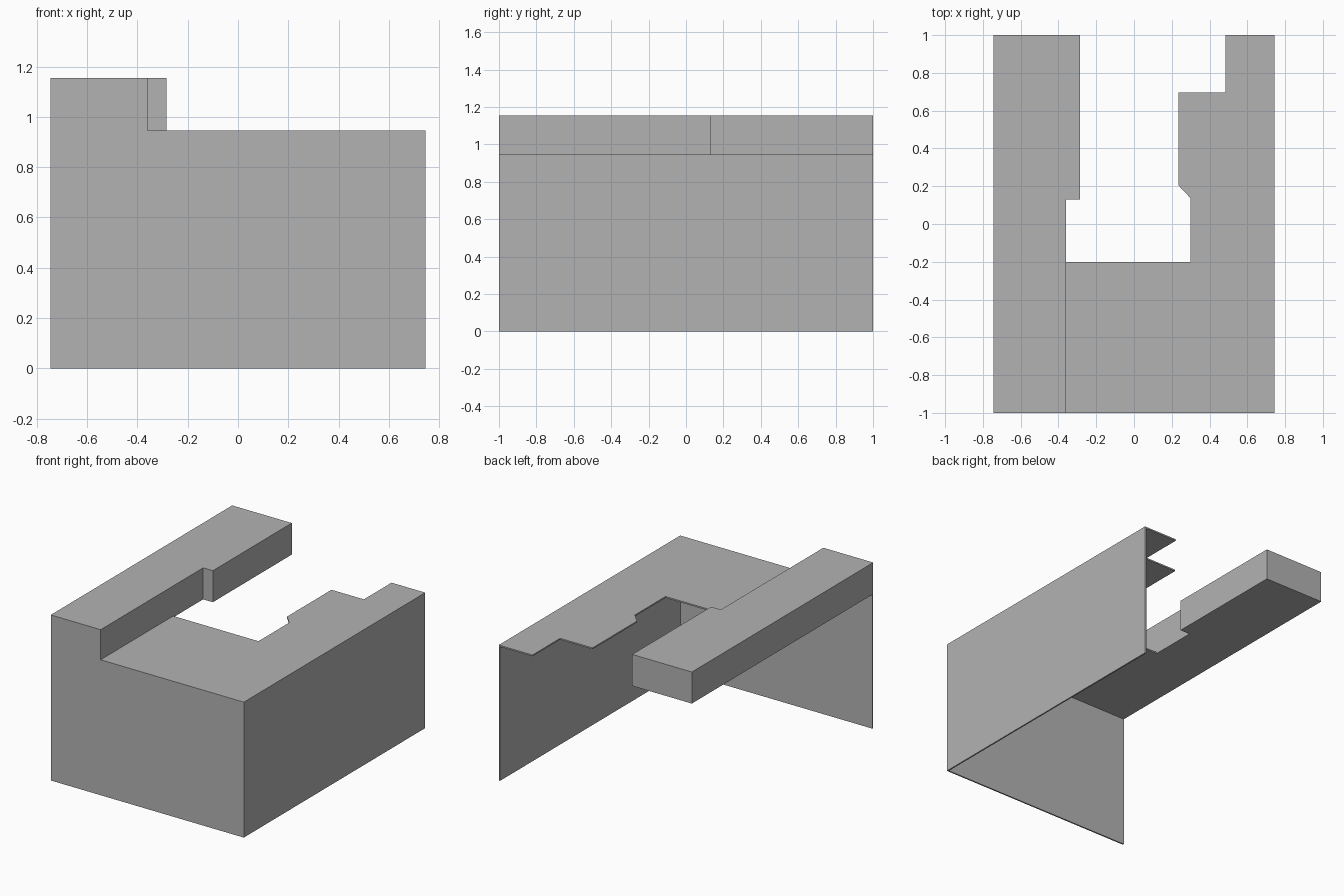
import bpy, bmesh, math

if "Cube" in bpy.data.objects:
    bpy.data.objects.remove(bpy.data.objects["Cube"])

T = 0.01          # panel thickness
X, Y = 0.745, 1.0
H, TOP = 0.945, 1.155

grey = bpy.data.materials.new("plain grey")
grey.diffuse_color = (0.45, 0.45, 0.45, 1)
grey.use_nodes = True
grey.node_tree.nodes["Principled BSDF"].inputs["Base Color"].default_value = grey.diffuse_color


def prism(name, outline, z0, z1):
    """Extrude a plan outline (counter-clockwise) from z0 to z1."""
    bm = bmesh.new()
    base = bm.faces.new([bm.verts.new((x, y, z0)) for x, y in outline])
    ext = bmesh.ops.extrude_face_region(bm, geom=[base], use_keep_orig=True)
    tops = [g for g in ext["geom"] if isinstance(g, bmesh.types.BMVert)]
    bmesh.ops.translate(bm, verts=tops, vec=(0, 0, z1 - z0))
    bmesh.ops.recalc_face_normals(bm, faces=bm.faces[:])
    me = bpy.data.meshes.new(name)
    bm.to_mesh(me)
    bm.free()
    me.materials.append(grey)
    ob = bpy.data.objects.new(name, me)
    bpy.context.scene.collection.objects.link(ob)
    return ob


def rect(x0, y0, x1, y1):
    return [(x0, y0), (x1, y0), (x1, y1), (x0, y1)]


# Raised ledge along the left side, wider towards the back
ledge_inner = [(-0.36, 0.13), (-0.285, 0.13), (-0.285, Y)]

# Thin worktop with the notched opening at the back
desk = prism("counter", [
    (-X, -Y), (X, -Y), (X, Y), (0.485, Y), (0.485, 0.695), (0.235, 0.695),
    (0.235, 0.205), (0.298, 0.138), (0.298, -0.2), (-0.36, -0.2),
    *ledge_inner, (-X, Y)], H - T, H)

parts = [
    prism("ledge", [(-X, -Y), (-0.36, -Y), *ledge_inner, (-X, Y)], H - T, TOP),
    prism("front_panel", rect(-X, -Y, X, -Y + T), 0, H),
    prism("right_panel", rect(X - T, -Y, X, Y), 0, H),
]

# Fuse everything into one clean shell
for p in parts:
    m = desk.modifiers.new("join_" + p.name, 'BOOLEAN')
    m.operation, m.solver, m.object = 'UNION', 'EXACT', p
bpy.context.view_layer.update()
dg = bpy.context.evaluated_depsgraph_get()
fused = bpy.data.meshes.new_from_object(desk.evaluated_get(dg))
desk.modifiers.clear()
desk.data = fused
for p in parts:
    bpy.data.objects.remove(p)

# Merge coplanar faces
bm = bmesh.new()
bm.from_mesh(fused)
bmesh.ops.remove_doubles(bm, verts=bm.verts[:], dist=1e-5)
bmesh.ops.dissolve_limit(bm, angle_limit=math.radians(1),
                         verts=bm.verts[:], edges=bm.edges[:])
bm.to_mesh(fused)
bm.free()
